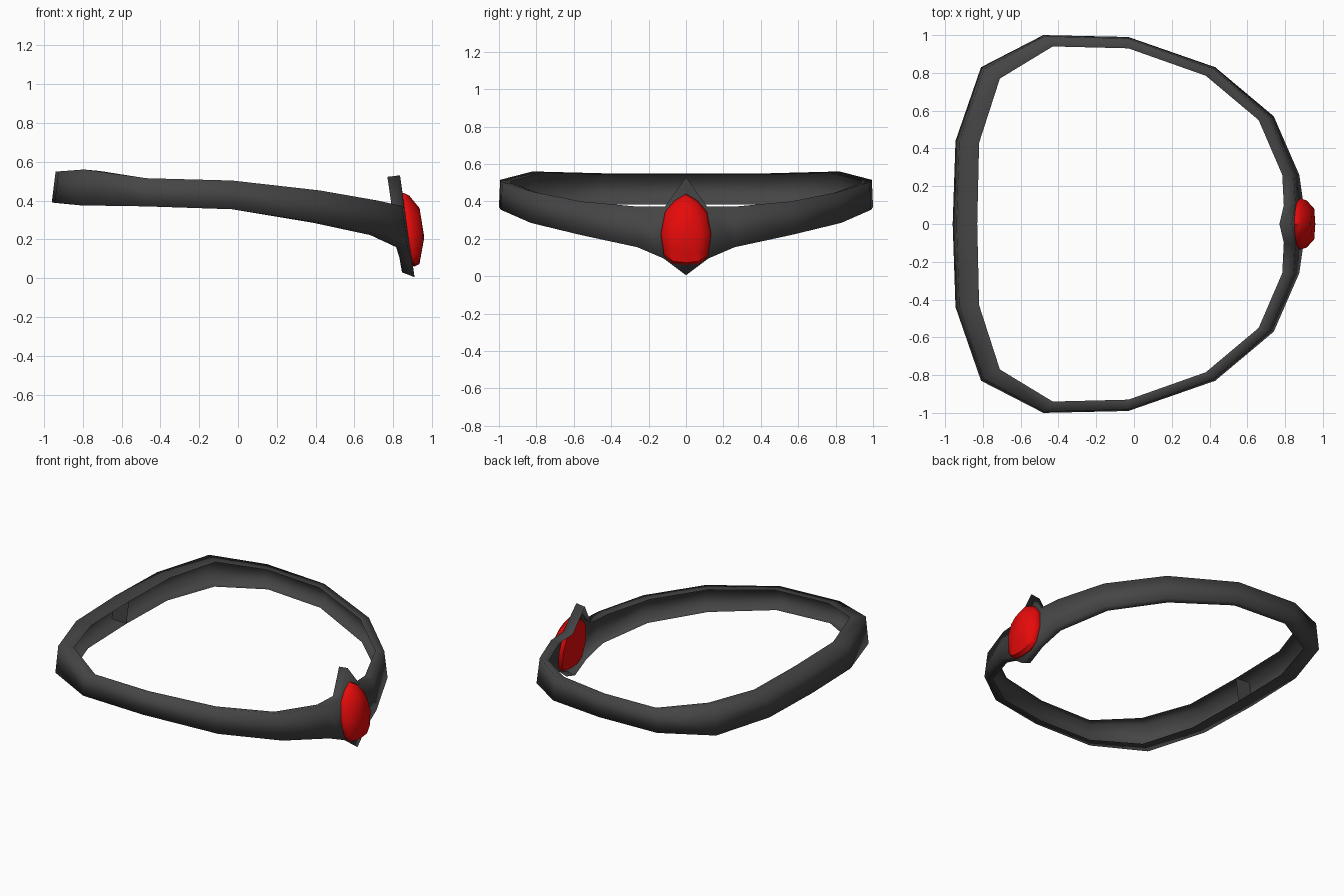
import bpy, bmesh, math

if "Cube" in bpy.data.objects:
    bpy.data.objects.remove(bpy.data.objects["Cube"])


def material(name, rgb):
    m = bpy.data.materials.new(name)
    m.diffuse_color = (*rgb, 1.0)
    m.use_nodes = True
    m.node_tree.nodes["Principled BSDF"].inputs["Base Color"].default_value = m.diffuse_color
    return m


def bridge(bm, a, b, closed=True):
    n = len(a)
    for i in range(n if closed else n - 1):
        j = (i + 1) % n
        bm.faces.new((a[i], a[j], b[j], b[i]))


def finish(name, bm, mat, angle):
    me = bpy.data.meshes.new(name)
    bm.to_mesh(me)
    bm.free()
    ob = bpy.data.objects.new(name, me)
    bpy.context.collection.objects.link(ob)
    me.materials.append(mat)
    bpy.ops.object.select_all(action='DESELECT')
    ob.select_set(True)
    bpy.context.view_layer.objects.active = ob
    bpy.ops.object.shade_smooth_by_angle(angle=math.radians(angle))
    return ob


dark_metal = material("dark_metal", (0.06, 0.06, 0.06))
red_gem = material("red_gem", (0.8, 0.003, 0.003))

# Half of the band, back to front: outer x, outer y, inner x, inner y,
# top z, bottom z, inward lean of the wall, rise of the inner bottom edge
half = [
    (-0.96, 0.00, -0.83, 0.00, 0.55, 0.39, 0.02, -0.006),
    (-0.945, 0.44, -0.82, 0.43, 0.55, 0.388, 0.02, -0.006),
    (-0.81, 0.83, -0.71, 0.77, 0.56, 0.375, 0.018, 0.0),
    (-0.48, 1.00, -0.43, 0.94, 0.515, 0.37, 0.008, 0.0),
    (-0.03, 0.99, -0.03, 0.93, 0.503, 0.355, 0.008, 0.0),
    (0.43, 0.83, 0.38, 0.785, 0.452, 0.285, 0.012, 0.0),
    (0.74, 0.57, 0.66, 0.55, 0.40, 0.222, 0.022, 0.0),
    (0.875, 0.26, 0.785, 0.26, 0.372, 0.155, 0.03, 0.005),
    (0.895, 0.12, 0.793, 0.10, 0.372, 0.095, 0.04, 0.01),
    (0.91, 0.00, 0.77, 0.00, 0.53, 0.005, 0.075, 0.025),
]
mirrored = [(a, -b, c, -d, *rest) for a, b, c, d, *rest in half[-2:0:-1]]

# Band: channel section, open on the inside, swept round the loop
bm = bmesh.new()
rings = []
for ox, oy, ix, iy, zt, zb, lean, rise in half + mirrored:
    d = math.hypot(ix - ox, iy - oy)
    lx, ly = (ix - ox) / d * lean, (iy - oy) / d * lean
    corners = [(ix - lx, iy - ly, zb + rise), (ox, oy, zb),
               (ox + lx, oy + ly, zt), (ix, iy, zt - 0.008)]
    rings.append([bm.verts.new(c) for c in corners])
for a, b in zip(rings, rings[1:] + rings[:1]):
    bridge(bm, a, b, closed=False)
# Web across the channel at the middle of the back
bm.faces.new([bm.verts.new(v.co) for v in rings[0]])
finish("band", bm, dark_metal, 180)

# Gem: elongated outline domed forward, its back set through the front plate
right = [(0.0, 0.44), (0.06, 0.405), (0.112, 0.345), (0.135, 0.225),
         (0.118, 0.11), (0.075, 0.068), (0.0, 0.06)]
outline = right + [(-y, z) for y, z in right[-2:0:-1]]
bm = bmesh.new()
rings = []
for scale, push in ((0.92, -0.025), (1.0, 0.01), (0.93, 0.038), (0.6, None)):
    ring = []
    for y, z in outline:
        z = 0.24 + (z - 0.24) * scale
        if push is None:  # nearly flat front facet
            x = 0.957 - 0.14 * abs(z - 0.21)
        else:
            x = 0.83 + 0.15 * (0.52 - z) + push
        ring.append(bm.verts.new((x, y * scale, z)))
    rings.append(ring)
for a, b in zip(rings, rings[1:]):
    bridge(bm, a, b)
bm.faces.new(rings[0])
tip = bm.verts.new((0.96, 0, 0.21))
n = len(outline)
for i in range(n):
    bm.faces.new((rings[-1][i], rings[-1][(i + 1) % n], tip))
bmesh.ops.recalc_face_normals(bm, faces=bm.faces)
finish("gem", bm, red_gem, 45)
